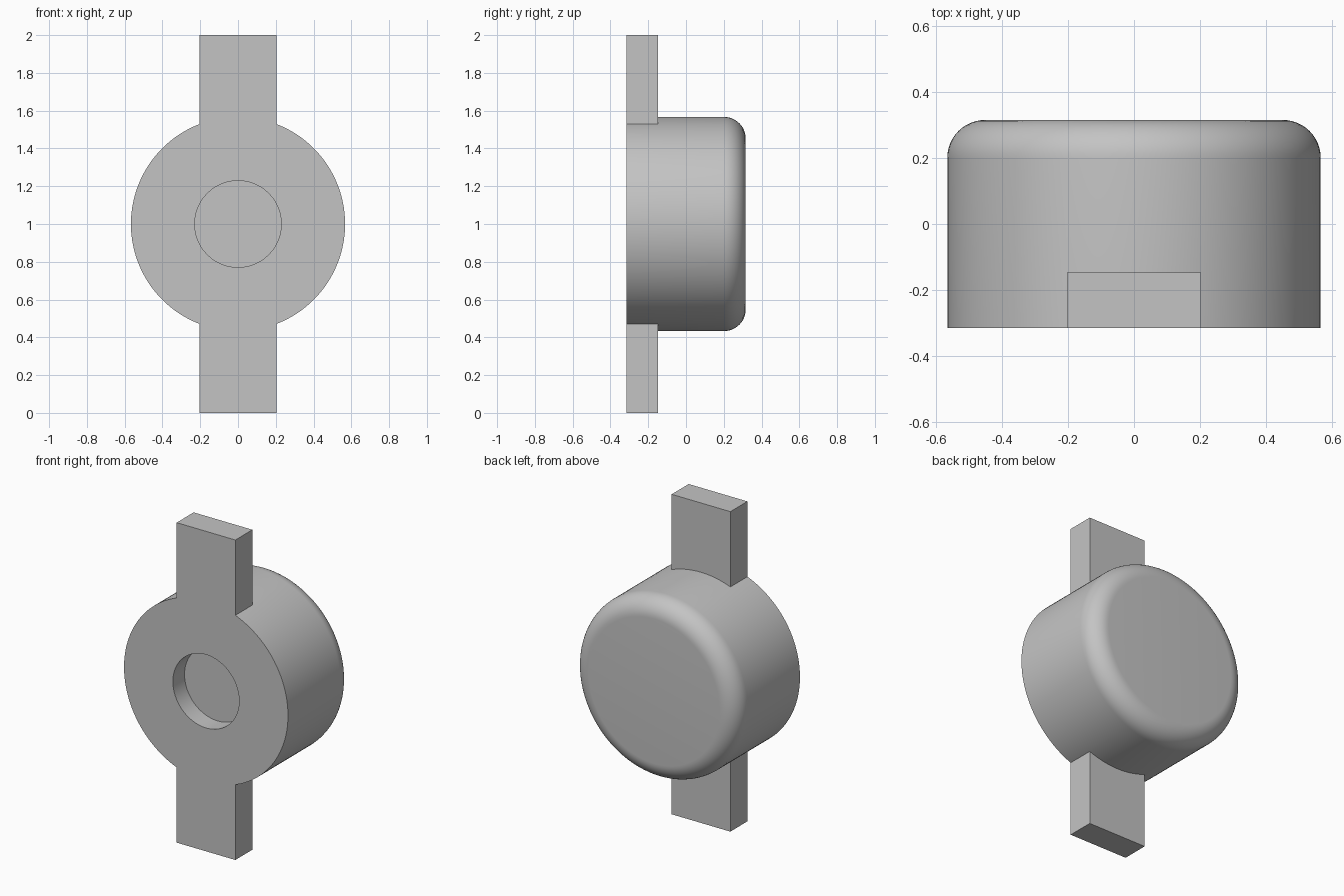
import bpy, bmesh, math
from mathutils import Vector

if "Cube" in bpy.data.objects:
    bpy.data.objects.remove(bpy.data.objects["Cube"], do_unlink=True)

RADIUS, HALF_DEPTH, FILLET = 0.567, 0.316, 0.115
HOLE_RADIUS, HOLE_DEPTH = 0.229, 0.115
TAB_HALF_WIDTH, TAB_THICKNESS, TAB_ROOT = 0.203, 0.168, 0.45
SEGMENTS = 128

grey = bpy.data.materials.new("plain grey")
grey.use_nodes = True
grey.diffuse_color = (0.55, 0.55, 0.55, 1)
grey.node_tree.nodes["Principled BSDF"].inputs["Base Color"].default_value = grey.diffuse_color


def make_object(name, bm):
    bmesh.ops.recalc_face_normals(bm, faces=bm.faces)
    mesh = bpy.data.meshes.new(name)
    bm.to_mesh(mesh)
    bm.free()
    mesh.materials.append(grey)
    obj = bpy.data.objects.new(name, mesh)
    bpy.context.collection.objects.link(obj)
    return obj


# Round body: profile of (radius, y) from the recess floor to the domed-edge back
profile = [(0, HOLE_DEPTH - HALF_DEPTH), (HOLE_RADIUS, HOLE_DEPTH - HALF_DEPTH),
           (HOLE_RADIUS, -HALF_DEPTH), (RADIUS, -HALF_DEPTH)]
for i in range(13):
    a = math.pi / 2 * i / 12
    profile.append((RADIUS - FILLET + FILLET * math.cos(a),
                    HALF_DEPTH - FILLET + FILLET * math.sin(a)))
profile.append((0, HALF_DEPTH))

bm = bmesh.new()
verts = [bm.verts.new((r, y, 1)) for r, y in profile]
edges = [bm.edges.new(pair) for pair in zip(verts, verts[1:])]
bmesh.ops.spin(bm, geom=verts + edges, cent=(0, 0, 1), axis=(0, 1, 0),
               angle=math.tau, steps=SEGMENTS, use_duplicate=False)
bmesh.ops.remove_doubles(bm, verts=bm.verts, dist=1e-4)
body = make_object("round_body_with_tabs", bm)

# Upper and lower tabs, flush with the front face
bm = bmesh.new()
for side in (1, -1):
    box = bmesh.ops.create_cube(bm, size=1)["verts"]
    bmesh.ops.scale(bm, verts=box, vec=(2 * TAB_HALF_WIDTH, TAB_THICKNESS, 1 - TAB_ROOT))
    bmesh.ops.translate(bm, verts=box, vec=Vector(
        (0, TAB_THICKNESS / 2 - HALF_DEPTH, 1 + side * (1 + TAB_ROOT) / 2)))
tabs = make_object("tabs", bm)

# Fuse the tabs into the body
union = body.modifiers.new("fuse tabs", 'BOOLEAN')
union.operation = 'UNION'
union.solver = 'EXACT'
union.object = tabs
bpy.ops.object.select_all(action='DESELECT')
bpy.context.view_layer.objects.active = body
body.select_set(True)
bpy.ops.object.modifier_apply(modifier=union.name)
bpy.data.objects.remove(tabs, do_unlink=True)
bpy.ops.object.shade_smooth_by_angle(angle=math.radians(30))
